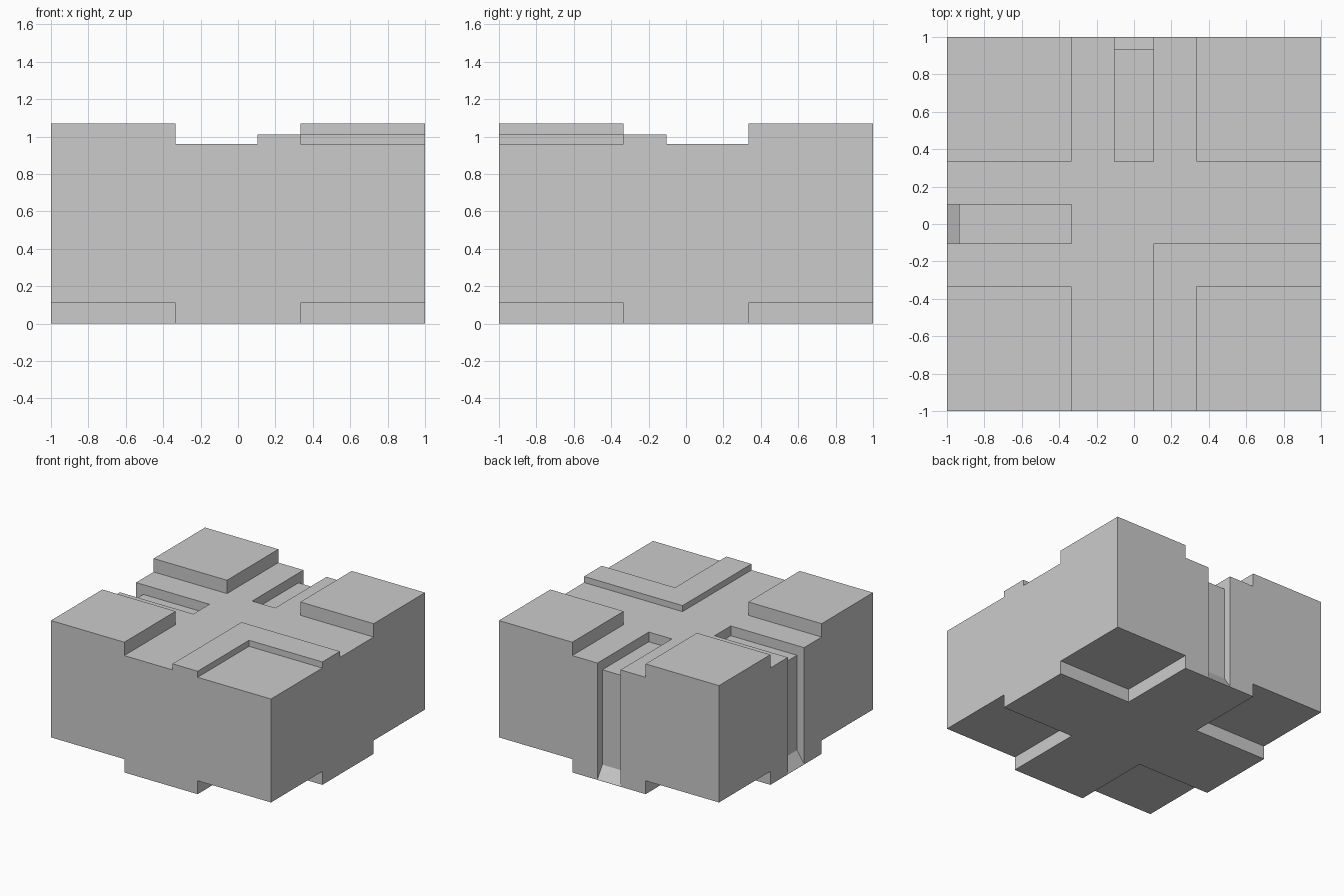
import bpy
import bmesh
from math import radians
from mathutils import Matrix

default = bpy.data.objects.get("Cube")
if default:
    bpy.data.objects.remove(default, do_unlink=True)

T = 1 / 3        # half width of the cross channels
G = 0.105        # half width of the grooves
FLOOR, RIM, TOP = 0.96, 1.01, 1.07
OUT = 1.2        # cutters reach past the block

grey = bpy.data.materials.new("plain grey")
grey.use_nodes = True
colour = (0.6, 0.6, 0.6, 1)
grey.diffuse_color = colour
grey.node_tree.nodes["Principled BSDF"].inputs["Base Color"].default_value = colour


def prism(name, outline, axes, low, high):
    """Extrude a closed outline; axes maps (a, b, depth) to a point."""
    bm = bmesh.new()
    base = bm.faces.new([bm.verts.new(axes(a, b, low)) for a, b in outline])
    top = bmesh.ops.extrude_face_region(bm, geom=[base])["geom"]
    for v in top:
        if isinstance(v, bmesh.types.BMVert):
            a, b = outline[0]
            v.co += axes(a, b, high) - axes(a, b, low)
    bmesh.ops.recalc_face_normals(bm, faces=bm.faces)
    mesh = bpy.data.meshes.new(name)
    bm.to_mesh(mesh)
    bm.free()
    obj = bpy.data.objects.new(name, mesh)
    mesh.materials.append(grey)
    bpy.context.collection.objects.link(obj)
    return obj


def box(name, x0, x1, y0, y1, z0, z1):
    from mathutils import Vector
    return prism(name, [(x0, y0), (x1, y0), (x1, y1), (x0, y1)],
                 lambda a, b, d: Vector((a, b, d)), z0, z1)


def groove(name, turn):
    """Slot along the top that runs down the side, with a sloped foot."""
    from mathutils import Vector
    profile = [(T, 0.88), (0.935, 0.88), (0.935, 0.1), (1.065, -0.09),
               (OUT, -0.09), (OUT, OUT), (T, OUT)]
    obj = prism(name, profile, lambda a, b, d: Vector((d, a, b)), -G, G)
    obj.data.transform(Matrix.Rotation(radians(turn), 4, "Z"))
    return obj


block = box("block", -1, 1, -1, 1, 0, TOP)

# Top channels, leaving three pads and an L-shaped rim
cutters = [
    box("channel_front", -T, G, -OUT, OUT, FLOOR, OUT),
    box("channel_side", -OUT, OUT, -G, T, FLOOR, OUT),
    box("channel_back", 0, T, 0, OUT, FLOOR, OUT),
    box("channel_right", -OUT, 0, -T, 0, FLOOR, OUT),
    box("corner_recess", T, OUT, -OUT, -T, FLOOR, OUT),
    box("rim_level", G, OUT, -OUT, -G, RIM, OUT),
    groove("back_groove", 0),
    groove("side_groove", 90),
]

# Notches under the four corners
for sx in (-1, 1):
    for sy in (-1, 1):
        xs = sorted((sx * T, sx * OUT))
        ys = sorted((sy * T, sy * OUT))
        cutters.append(box("corner_notch", *xs, *ys, -0.2, 0.11))

for cutter in cutters:
    cutter.hide_render = True
    cut = block.modifiers.new(cutter.name, "BOOLEAN")
    cut.operation = "DIFFERENCE"
    cut.solver = "EXACT"
    cut.object = cutter

# Bake the cuts and merge flat faces
bpy.context.view_layer.update()
result = block.evaluated_get(bpy.context.evaluated_depsgraph_get())
bm = bmesh.new()
bm.from_mesh(result.to_mesh())
block.modifiers.clear()
bmesh.ops.remove_doubles(bm, verts=bm.verts, dist=0.0001)
bmesh.ops.dissolve_limit(bm, angle_limit=radians(1), verts=bm.verts, edges=bm.edges)
bm.to_mesh(block.data)
bm.free()
for cutter in cutters:
    bpy.data.objects.remove(cutter, do_unlink=True)
